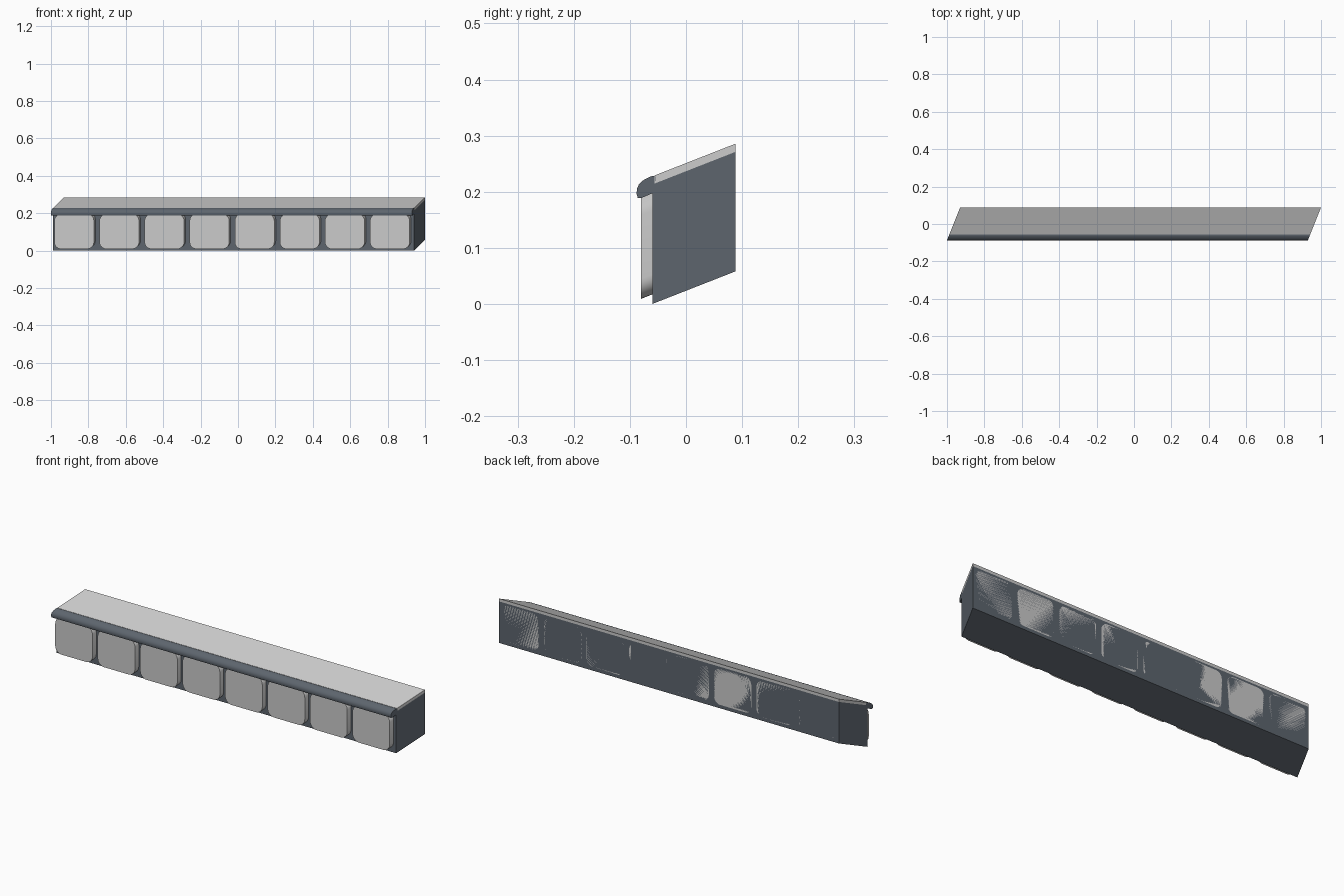
import bpy, math

if "Cube" in bpy.data.objects:
    bpy.data.objects.remove(bpy.data.objects["Cube"])

Y0, Y1 = -0.06, 0.088          # cabinet front and back
X0, PITCH, N = -0.989, 0.2412, 8
SX, SZ = 0.4, 0.392            # oblique slant of x and z with depth


def slant(x, y, z):
    return (x + SX * (y - Y0), y, z + SZ * (y - Y0))


def material(name, rgb):
    m = bpy.data.materials.new(name)
    m.diffuse_color = (*rgb, 1)
    m.use_nodes = True
    m.node_tree.nodes["Principled BSDF"].inputs["Base Color"].default_value = m.diffuse_color
    return m


dark = material("dark_slate", (0.11, 0.13, 0.155))
light = material("light_grey", (0.6, 0.62, 0.63))


def prism(name, ring_a, ring_b, mat, smooth=False):
    """Solid between two matching outlines."""
    n = len(ring_a)
    faces = [tuple(reversed(range(n))), tuple(range(n, 2 * n))]
    faces += [(i, (i + 1) % n, n + (i + 1) % n, n + i) for i in range(n)]
    me = bpy.data.meshes.new(name)
    me.from_pydata(ring_a + ring_b, [], faces)
    me.materials.append(mat)
    ob = bpy.data.objects.new(name, me)
    bpy.context.collection.objects.link(ob)
    bpy.context.view_layer.objects.active = ob
    ob.select_set(True)
    bpy.ops.object.mode_set(mode='EDIT')
    bpy.ops.mesh.select_all(action='SELECT')
    bpy.ops.mesh.normals_make_consistent(inside=False)
    bpy.ops.object.mode_set(mode='OBJECT')
    if smooth:
        bpy.ops.object.shade_smooth_by_angle(angle=math.radians(35))
    ob.select_set(False)
    return ob


def extrude_y(name, outline, y0, y1, mat, smooth=False):
    return prism(name, [slant(x, y0, z) for x, z in outline],
                 [slant(x, y1, z) for x, z in outline], mat, smooth)


def rect(x0, x1, z0, z1):
    return [(x0, z0), (x1, z0), (x1, z1), (x0, z1)]


def round_rect(x0, x1, z0, z1, r, seg=8):
    pts = []
    for cx, cz, a0 in ((x1 - r, z1 - r, 0), (x0 + r, z1 - r, 90),
                       (x0 + r, z0 + r, 180), (x1 - r, z0 + r, 270)):
        for i in range(seg + 1):
            a = math.radians(a0 + 90 * i / seg)
            pts.append((cx + r * math.cos(a), cz + r * math.sin(a)))
    return pts


# cabinet units, each with a rounded panel running through to the back
for i in range(N):
    x = X0 + i * PITCH
    extrude_y(f"cabinet_{i+1}", rect(x, x + PITCH, 0, 0.213), Y0, Y1, dark)
    extrude_y(f"panel_{i+1}", round_rect(x + 0.015, x + PITCH - 0.015, 0.017, 0.203, 0.036),
              -0.08, Y1, light, True)

# countertop slab
XE = X0 + N * PITCH
extrude_y("countertop", rect(X0, XE, 0.213, 0.2275), -0.056, Y1, light)

# rounded front nosing of the countertop
profile = [(-0.086, 0.189), (-0.088, 0.196), (-0.0875, 0.205), (-0.084, 0.213),
           (-0.077, 0.220), (-0.066, 0.226), (-0.059, 0.2285), (-0.054, 0.2275),
           (-0.0525, 0.222), (-0.053, 0.214), (-0.058, 0.198), (-0.079, 0.189)]
prism("nosing", [(X0 + SX * (y - Y0), y, z) for y, z in profile],
      [(XE + SX * (y - Y0), y, z) for y, z in profile], dark, True)
